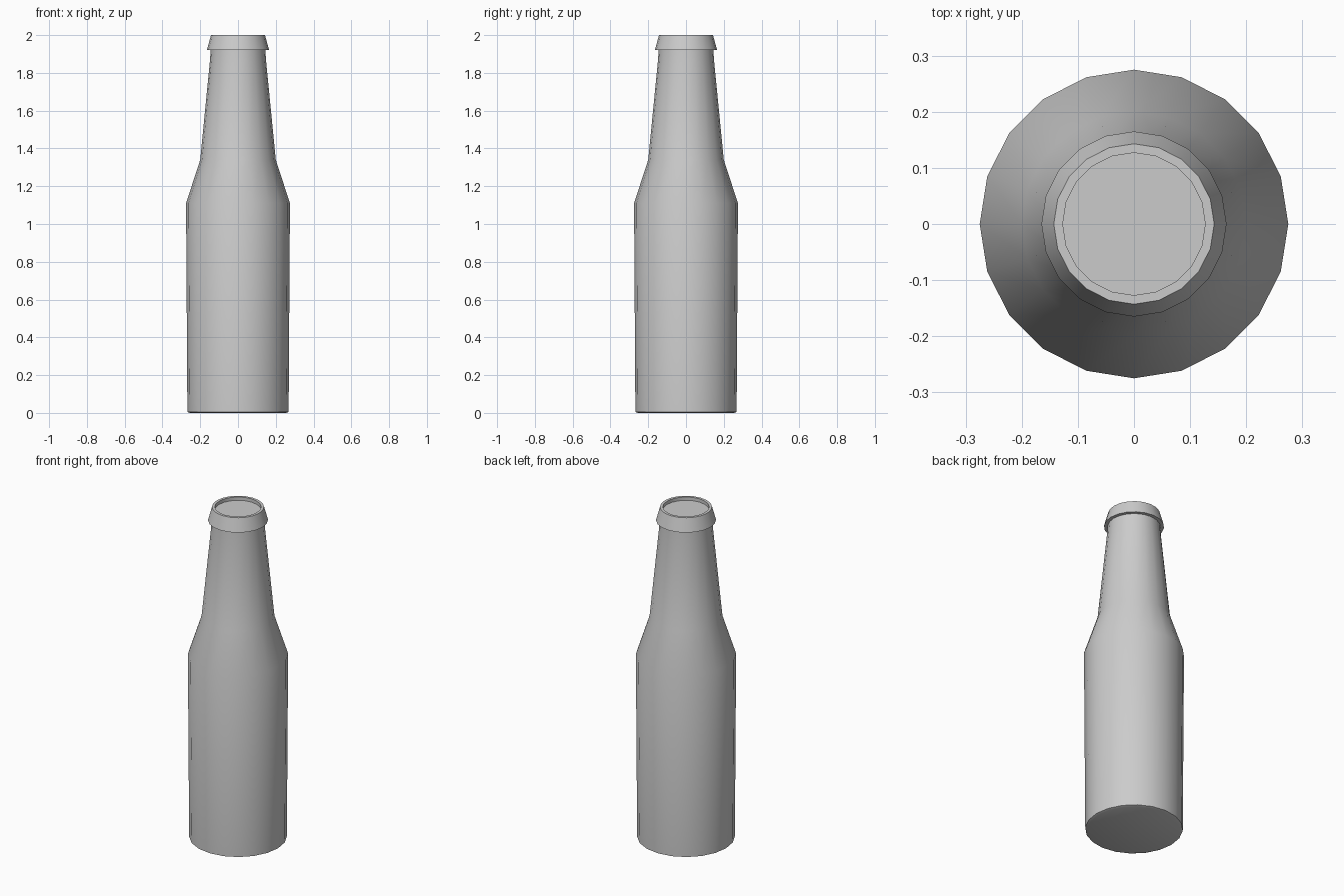
import bpy, bmesh, math

if "Cube" in bpy.data.objects:
    bpy.data.objects.remove(bpy.data.objects["Cube"])

SIDES = 20


def lathe(name, profile, angle):
    """Spin a (radius, z) profile around z, closing both ends with discs."""
    bm = bmesh.new()
    rings = []
    for r, z in profile:
        rings.append([bm.verts.new((r * math.cos(2 * math.pi * i / SIDES),
                                    r * math.sin(2 * math.pi * i / SIDES), z))
                      for i in range(SIDES)])
    for a, b in zip(rings, rings[1:]):
        for i in range(SIDES):
            j = (i + 1) % SIDES
            bm.faces.new((a[i], a[j], b[j], b[i]))
    bm.faces.new(rings[0][::-1])
    bm.faces.new(rings[-1])
    mesh = bpy.data.meshes.new(name)
    bm.to_mesh(mesh)
    bm.free()
    obj = bpy.data.objects.new(name, mesh)
    bpy.context.collection.objects.link(obj)
    bpy.context.view_layer.objects.active = obj
    obj.select_set(True)
    bpy.ops.object.shade_smooth_by_angle(angle=math.radians(angle))
    obj.select_set(False)
    return obj


# Bottle: base, body, shoulder, neck, flared lip and recessed mouth
lathe("bottle", [
    (0.255, 0.0), (0.268, 0.005),
    (0.275, 1.11),
    (0.20, 1.34),
    (0.148, 1.87), (0.145, 1.92),
    (0.165, 1.92), (0.143, 2.0),
    (0.127, 2.0), (0.127, 1.98),
], 40)
